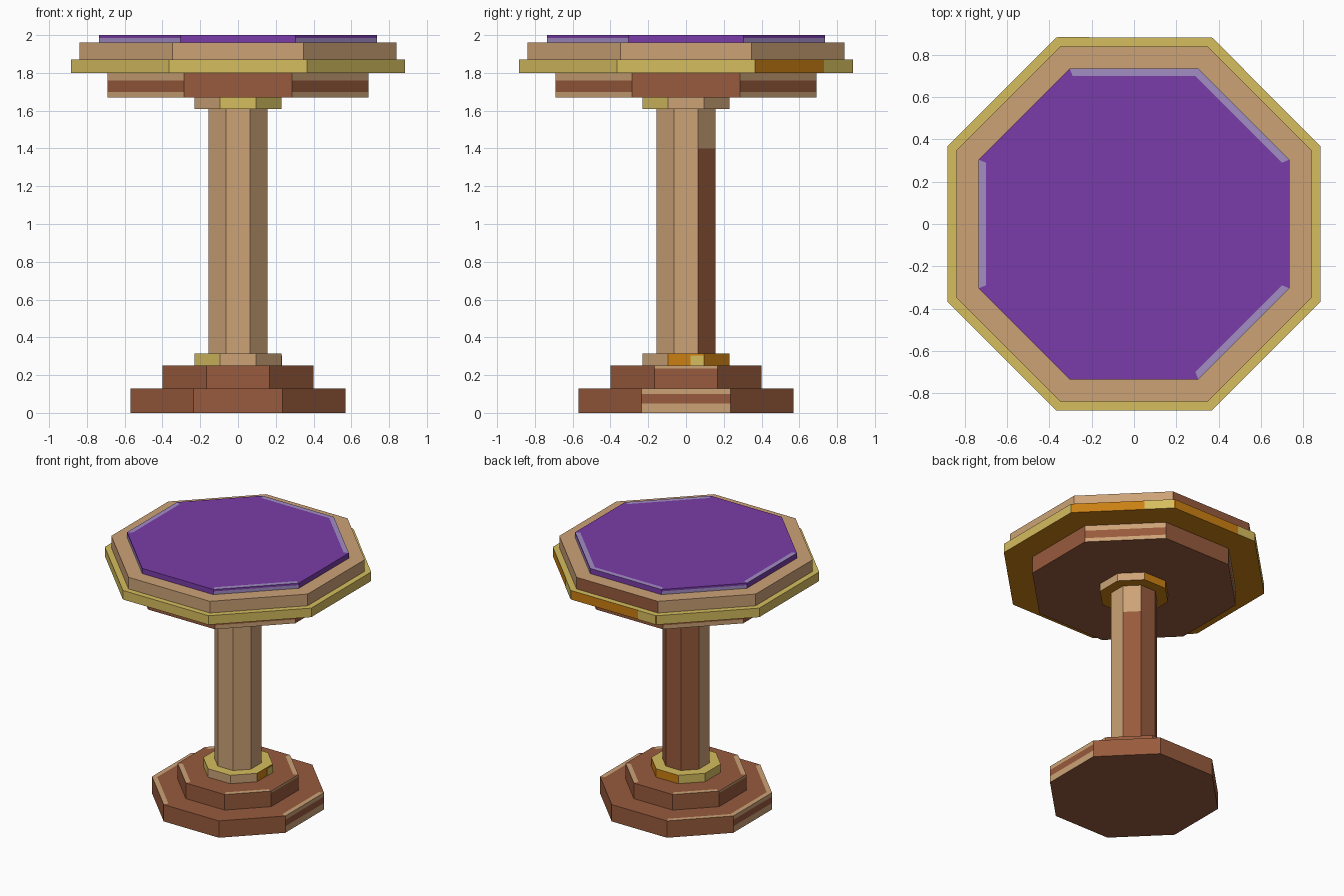
import bpy, bmesh, math
from mathutils import Matrix

cube = bpy.data.objects.get("Cube")
if cube:
    bpy.data.objects.remove(cube)


def material(name, rgb):
    """Flat material from an sRGB colour given in 0-255."""
    lin = [((c / 255 + 0.055) / 1.055) ** 2.4 for c in rgb] + [1]
    m = bpy.data.materials.new(name)
    m.use_nodes = True
    m.diffuse_color = lin
    m.node_tree.nodes["Principled BSDF"].inputs["Base Color"].default_value = lin
    return m


MATS = [material("tan_wood", (204, 162, 118)),
        material("brown_wood", (152, 91, 61)),
        material("gold", (214, 189, 95)),
        material("dark_gold", (203, 128, 18)),
        material("purple_cloth", (122, 60, 168)),
        material("lavender_cloth", (162, 140, 196))]
TAN, BROWN, GOLD, AMBER, PURPLE, LAVENDER = range(6)

# Side directions, counted anticlockwise from +x
RIGHT, BACK_RIGHT, BACK, BACK_LEFT, LEFT, FRONT_LEFT, FRONT, FRONT_RIGHT = range(8)
DIAGONALS = (BACK_RIGHT, BACK_LEFT, FRONT_LEFT, FRONT_RIGHT)


def finish(bm, name):
    bmesh.ops.recalc_face_normals(bm, faces=bm.faces)
    mesh = bpy.data.meshes.new(name)
    bm.to_mesh(mesh)
    bm.free()
    for m in MATS:
        mesh.materials.append(m)
    ob = bpy.data.objects.new(name, mesh)
    bpy.context.collection.objects.link(ob)
    return ob


def octagon(name, apothem, levels, side, top, bottom, strip=None, width=0.035):
    """Octagonal slab; side(k, band) picks side colours, strip(k) the rim of the top."""
    bm = bmesh.new()

    def ring(a, z):
        r = a / math.cos(math.pi / 8)
        return [bm.verts.new((r * math.cos((k - 0.5) * math.pi / 4),
                              r * math.sin((k - 0.5) * math.pi / 4), z)) for k in range(8)]

    def band(low, high, colour):
        for k in range(8):
            n = (k + 1) % 8
            bm.faces.new((low[k], low[n], high[n], high[k])).material_index = colour(k)

    rings = [ring(apothem, z) for z in levels]
    for b in range(len(rings) - 1):
        band(rings[b], rings[b + 1], lambda k: side(k, b))
    bm.faces.new(rings[0]).material_index = bottom
    cap = rings[-1]
    if strip:
        inner = ring(apothem - width, levels[-1])
        band(cap, inner, strip)
        cap = inner
    bm.faces.new(cap).material_index = top
    return finish(bm, name)


def side_plate(name, k, apothem, start, end, z0, z1, colour):
    """Thin coloured plate on part of side k, measured along the side."""
    bm = bmesh.new()
    bmesh.ops.create_cube(bm, size=1)
    bm.transform(Matrix.Rotation(k * math.pi / 4, 4, 'Z')
                 @ Matrix.Translation((apothem, (start + end) / 2, (z0 + z1) / 2))
                 @ Matrix.Diagonal((0.006, end - start, z1 - z0, 1)))
    for f in bm.faces:
        f.material_index = colour
    finish(bm, name)


# Stepped foot
octagon("lower_base", 0.57, (0, 0.05, 0.10, 0.13),
        lambda k, b: TAN if k in (RIGHT, LEFT) and b != 1 else BROWN, BROWN, BROWN,
        lambda k: TAN if k in (RIGHT, LEFT, BACK_LEFT, FRONT_LEFT) else BROWN)
octagon("upper_base", 0.40, (0.13, 0.235, 0.25),
        lambda k, b: TAN if k in (RIGHT, LEFT) and b == 1 else BROWN, BROWN, BROWN,
        lambda k: TAN if k in DIAGONALS else BROWN)

# Collars and column
octagon("lower_collar", 0.23, (0.25, 0.315),
        lambda k, b: GOLD if k in (FRONT_LEFT, LEFT, BACK_LEFT)
        else TAN if k in (FRONT, FRONT_RIGHT) else AMBER, GOLD, GOLD)
side_plate("lower_collar_plate", RIGHT, 0.23, 0.025, 0.095, 0.25, 0.305, GOLD)


def column_colour(k, b):
    if k in (BACK, BACK_LEFT) or (k == BACK_RIGHT and b == 0):
        return BROWN
    return TAN


octagon("column", 0.155, (0.30, 1.40, 1.62), column_colour, TAN, BROWN)
octagon("upper_collar", 0.23, (1.61, 1.67),
        lambda k, b: GOLD if k in (FRONT, FRONT_RIGHT, LEFT)
        else AMBER if k in (BACK, BACK_LEFT) else TAN, TAN, AMBER)

# Table top, from the underside up
octagon("top_support", 0.69, (1.67, 1.70, 1.76, 1.80),
        lambda k, b: TAN if k in DIAGONALS and b != 1 else BROWN, BROWN, BROWN)
octagon("gold_rim", 0.883, (1.80, 1.87),
        lambda k, b: AMBER if k in (BACK, BACK_RIGHT) else GOLD, GOLD, AMBER)
side_plate("gold_rim_plate_right", BACK_RIGHT, 0.882, 0.15, 0.36, 1.80, 1.87, GOLD)
side_plate("gold_rim_plate_back", BACK, 0.882, 0.21, 0.36, 1.80, 1.87, GOLD)
octagon("table_top", 0.84, (1.87, 1.96),
        lambda k, b: BROWN if k == BACK else TAN, TAN, TAN)
octagon("table_cloth", 0.735, (1.96, 1.985, 2.0),
        lambda k, b: LAVENDER if k in DIAGONALS and b == 0 else PURPLE, PURPLE, PURPLE,
        lambda k: LAVENDER if k in (BACK, LEFT, BACK_RIGHT, FRONT_RIGHT) else PURPLE)
